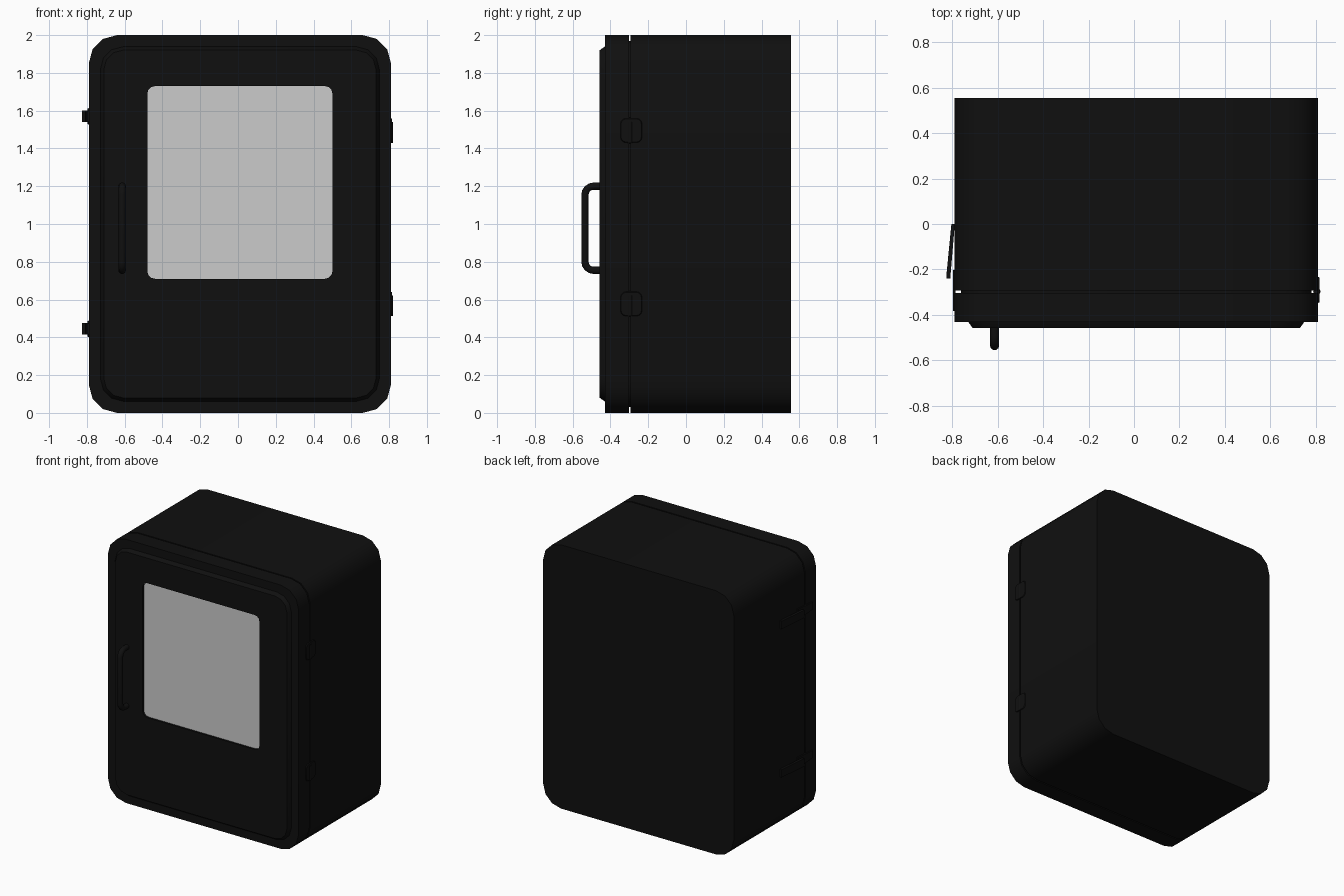
import bpy, bmesh, math

if "Cube" in bpy.data.objects:
    bpy.data.objects.remove(bpy.data.objects["Cube"])

black = bpy.data.materials.new("black_paint")
black.diffuse_color = (0.005, 0.005, 0.005, 1)
black.use_nodes = True
black.node_tree.nodes["Principled BSDF"].inputs["Base Color"].default_value = black.diffuse_color
CX, CZ = 0.01, 1.0   # centre of the case in the front view


def ring(cx, cz, w, h, r, y, seg=3):
    """Rounded rectangle facing the front, at depth y."""
    pts = []
    for k, (sx, sz) in enumerate([(1, 1), (-1, 1), (-1, -1), (1, -1)]):
        for i in range(seg + 1):
            a = math.pi / 2 * (k + i / seg)
            pts.append((cx + sx * (w / 2 - r) + r * math.cos(a), y,
                        cz + sz * (h / 2 - r) + r * math.sin(a)))
    return pts


def loft(name, rings, mat=black):
    """Skin a series of matching closed rings and cap both ends."""
    bm = bmesh.new()
    loops = [[bm.verts.new(p) for p in r] for r in rings]
    n = len(loops[0])
    for a, b in zip(loops, loops[1:]):
        for i in range(n):
            j = (i + 1) % n
            bm.faces.new((a[i], a[j], b[j], b[i]))
    bm.faces.new(loops[0])
    bm.faces.new(loops[-1])
    bmesh.ops.recalc_face_normals(bm, faces=bm.faces)
    me = bpy.data.meshes.new(name)
    bm.to_mesh(me)
    bm.free()
    ob = bpy.data.objects.new(name, me)
    bpy.context.collection.objects.link(ob)
    if mat:
        me.materials.append(mat)
    bpy.ops.object.select_all(action='DESELECT')
    ob.select_set(True)
    bpy.context.view_layer.objects.active = ob
    bpy.ops.object.shade_smooth_by_angle(angle=math.radians(35))
    return ob


def side_plate(name, x0, x1, profile, bevel=0.0):
    """Extrude a (y, z) profile along x, with a bevelled outer face."""
    cy = sum(p[0] for p in profile) / len(profile)
    cz = sum(p[1] for p in profile) / len(profile)
    ay = max(abs(p[0] - cy) for p in profile)
    az = max(abs(p[1] - cz) for p in profile)
    top = [(cy + (y - cy) * (1 - bevel / ay), cz + (z - cz) * (1 - bevel / az)) for y, z in profile]
    return loft(name, [[(x0, y, z) for y, z in profile], [(x1, y, z) for y, z in top]])


def case_ring(inset, y, r=0.15):
    return ring(CX, CZ, 1.6 - 2 * inset, 2 - 2 * inset, r, y)


# Case body, recessed seal and door slab
loft("case_body", [case_ring(0, 0.555), case_ring(0, -0.293)])
loft("door_seal", [case_ring(0.03, -0.28, 0.13), case_ring(0.03, -0.32, 0.13)])
loft("door", [case_ring(0, -0.303), case_ring(0, -0.43)])

# Raised door panel with a recessed window opening
WIN = (0.01, 1.22, 0.98, 1.02, 0.04)
loft("door_panel", [case_ring(0.06, -0.425, 0.12), case_ring(0.062, -0.432, 0.12),
                    case_ring(0.08, -0.457, 0.1),
                    ring(*WIN, -0.457), ring(*WIN, -0.438)])
loft("window_glass", [ring(*WIN, -0.439), ring(*WIN, -0.442)], None)

# Door handle: round bar swept along a bent path
cu = bpy.data.curves.new("handle", 'CURVE')
cu.dimensions = '3D'
cu.bevel_depth = 0.02
cu.bevel_resolution = 3
cu.use_fill_caps = True
path = [(-0.45, 0.755)]
for k, zc in ((0, 0.80), (1, 1.155)):
    for i in range(5):
        a = math.pi / 2 * (k + i / 4)
        path.append((-0.49 - 0.045 * math.sin(a), zc - 0.045 * math.cos(a)))
path.append((-0.45, 1.20))
sp = cu.splines.new('POLY')
sp.points.add(len(path) - 1)
for p, (y, z) in zip(sp.points, path):
    p.co = (-0.613, y, z, 1)
cu.materials.append(black)
bpy.context.collection.objects.link(bpy.data.objects.new("handle", cu))

# Latches on the left side: strap across the gap and slanted lever
LEVER = [(-0.788, 0.0), (-0.803, 0.0), (-0.825, -0.225), (-0.825, -0.24), (-0.808, -0.24)]
for tag, z in (("lower", 0.445), ("upper", 1.57)):
    side_plate(f"{tag}_latch_strap", -0.785, -0.797,
               [(-0.385, z - 0.03), (-0.2, z - 0.045), (-0.2, z + 0.045), (-0.385, z + 0.03)], 0.004)
    loft(f"{tag}_latch_lever", [[(x, y, z + dz) for x, y in LEVER] for dz in (-0.03, 0.03)])

# Hinges on the right side: octagonal plate with a pin barrel
for tag, z in (("lower", 0.577), ("upper", 1.495)):
    side_plate(f"{tag}_hinge_plate", 0.805, 0.816,
               [(p[0] - 0.29, p[2]) for p in ring(0, z, 0.12, 0.135, 0.03, 0)
                for p in [(p[0], 0, p[2])]], 0.006)
    barrel = [[(0.804 + 0.016 * math.cos(a), -0.297 + 0.016 * math.sin(a), z + dz)
               for a in [math.tau * i / 12 for i in range(12)]] for dz in (-0.065, 0.045)]
    loft(f"{tag}_hinge_barrel", barrel)
